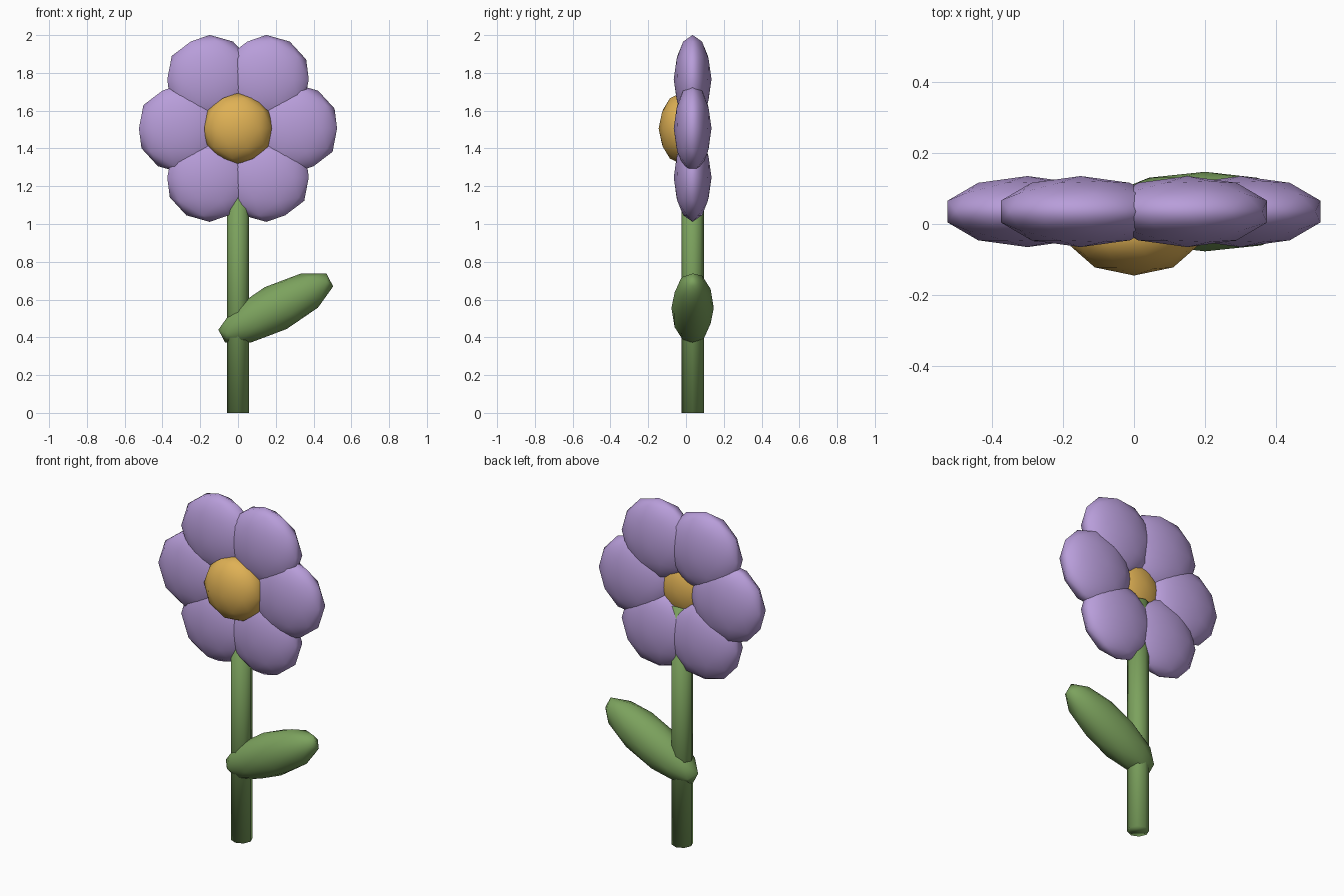
import bpy
import math

cube = bpy.data.objects.get("Cube")
if cube:
    bpy.data.objects.remove(cube, do_unlink=True)


def make_material(name, rgb):
    mat = bpy.data.materials.new(name)
    mat.use_nodes = True
    color = (*rgb, 1.0)
    mat.diffuse_color = color
    mat.node_tree.nodes["Principled BSDF"].inputs["Base Color"].default_value = color
    return mat


lilac = make_material("lilac", (0.48, 0.34, 0.70))
golden = make_material("golden yellow", (0.74, 0.44, 0.09))
green = make_material("leaf green", (0.20, 0.36, 0.11))


def finish(name, mat):
    obj = bpy.context.object
    obj.name = name
    obj.data.materials.append(mat)
    bpy.ops.object.shade_smooth()
    return obj


def blob(name, mat, center, radii, rotation=(0, 0, 0)):
    """Low-poly ellipsoid."""
    bpy.ops.mesh.primitive_ico_sphere_add(
        subdivisions=2, radius=1, location=center, rotation=rotation)
    bpy.context.object.scale = radii
    return finish(name, mat)


MID_Y = 0.035      # plane of the stem and petals
HEAD_Z = 1.506     # middle of the flower head

# Ring of six flattened petals
PETAL_RING = 0.30
for i in range(6):
    a = math.radians(60 * i)
    blob(f"petal_{i + 1}", lilac,
         (PETAL_RING * math.cos(a), MID_Y, HEAD_Z + PETAL_RING * math.sin(a)),
         (0.236, 0.10, 0.235))

# Flower centre, pushed towards the front
blob("flower_centre", golden, (0, -0.025, HEAD_Z), (0.188, 0.12, 0.188))

# Stem, running up behind the flower head
STEM_TOP = 1.41
bpy.ops.mesh.primitive_cylinder_add(
    vertices=8, radius=0.059, depth=STEM_TOP, location=(0, MID_Y, STEM_TOP / 2))
finish("stem", green)

# Single tilted leaf
blob("leaf", green, (0.2, MID_Y, 0.555), (0.339, 0.125, 0.112),
     (math.radians(90), math.radians(-27.5), 0))
